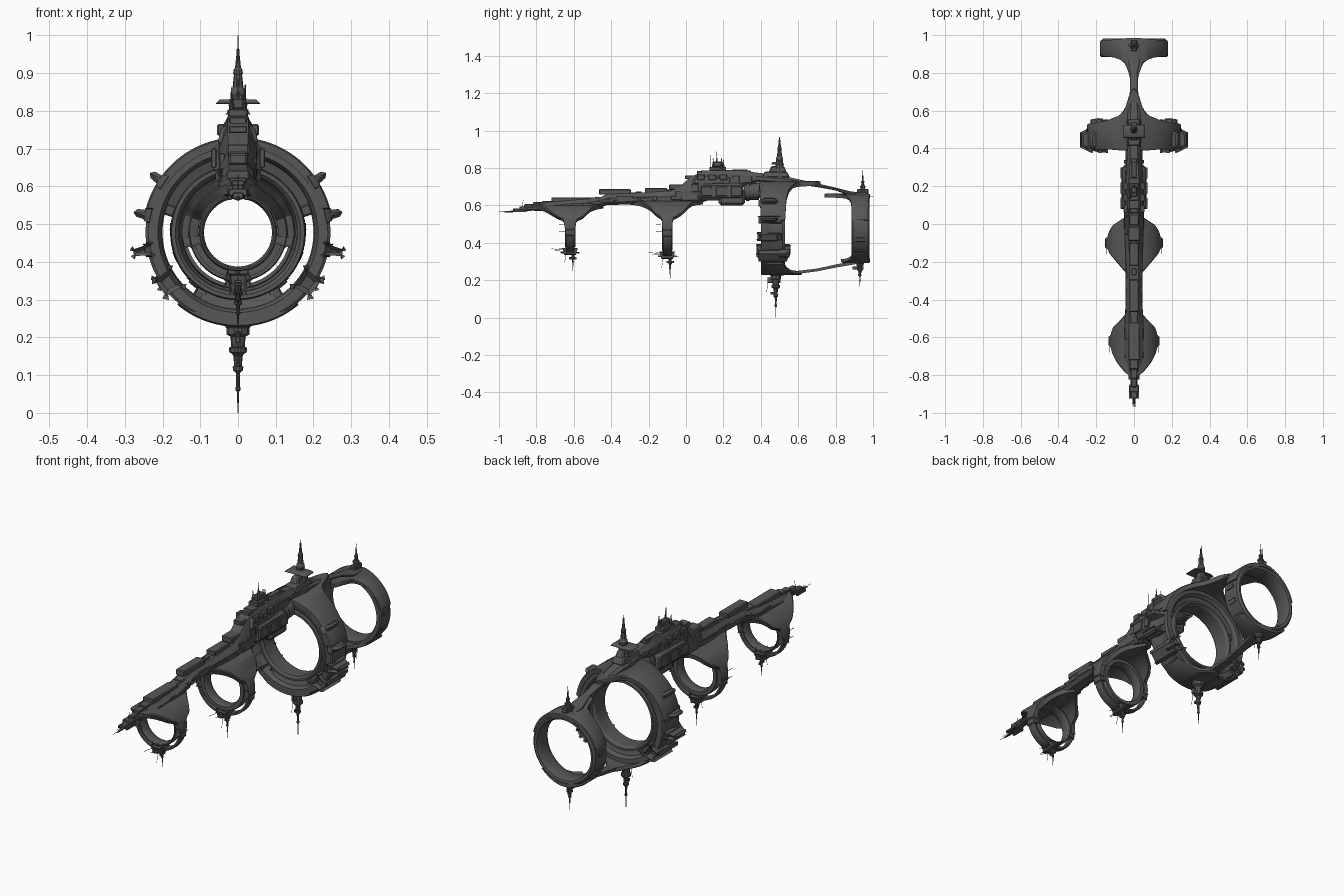
import bpy, bmesh, math, random
from mathutils import Matrix, Vector

if "Cube" in bpy.data.objects:
    bpy.data.objects.remove(bpy.data.objects["Cube"])

random.seed(4)
C = 0.478                      # height of the common ring axis
steel = bpy.data.materials.new("dark_grey_steel")
steel.diffuse_color = (0.095, 0.095, 0.095, 1)
steel.use_nodes = True
steel.node_tree.nodes["Principled BSDF"].inputs["Base Color"].default_value = steel.diffuse_color


def finish(name, bm):
    bmesh.ops.recalc_face_normals(bm, faces=bm.faces)
    me = bpy.data.meshes.new(name)
    bm.to_mesh(me)
    bm.free()
    me.materials.append(steel)
    ob = bpy.data.objects.new(name, me)
    bpy.context.collection.objects.link(ob)
    return ob


def skin(bm, loops, wrap=False):
    """Join equal-length closed loops of points into a solid."""
    rows = [[bm.verts.new(p) for p in lp] for lp in loops]
    n = len(rows[0])
    for i in range(len(rows) - (0 if wrap else 1)):
        a, b = rows[i], rows[(i + 1) % len(rows)]
        for j in range(n):
            k = (j + 1) % n
            bm.faces.new((a[j], a[k], b[k], b[j]))
    if not wrap:
        bm.faces.new(rows[0])
        bm.faces.new(rows[-1])


def polar(deg, r, y):
    a = math.radians(deg)
    return Vector((r * math.sin(a), y, C + r * math.cos(a)))


def sweep(name, section, a0=0, a1=360, n=64):
    """Sweep a (y, r) section round the ring axis, angles measured from the top."""
    full = a1 - a0 >= 360
    bm = bmesh.new()
    angs = [a0 + (a1 - a0) * i / n for i in range(n if full else n + 1)]
    skin(bm, [[polar(a, r, y) for y, r in section(a)] for a in angs], full)
    return finish(name, bm)


def lerp(table, x):
    if x <= table[0][0]:
        return table[0][1:]
    for p, q in zip(table, table[1:]):
        if x <= q[0]:
            f = (x - p[0]) / (q[0] - p[0])
            return [u + (v - u) * f for u, v in zip(p[1:], q[1:])]
    return table[-1][1:]


def saddle(name, R, t, table, mid=0):
    """Curved plate over a ring: table rows are angle, front y, back y."""
    def sec(a):
        y0, y1 = lerp(table, abs(a - mid))
        return [(y0, R - t), (y1, R - t), (y1, R - .004), (y1 - .008, R), (y0 + .008, R), (y0, R - .004)]
    top = table[-1][0]
    return sweep(name, sec, mid - top, mid + top, 48)


def add_box(bm, c, s, rot=None, taper=1.0, bevel=.15):
    """Bevelled box; taper narrows its upper end."""
    m = Matrix.Translation(c) @ (rot or Matrix()) @ Matrix.Diagonal((*s, 1))
    vs = bmesh.ops.create_cube(bm, size=1)["verts"]
    for v in vs:
        if v.co.z > 0:
            v.co.x *= taper
            v.co.y *= taper
        v.co = m @ v.co
    es = list({e for v in vs for e in v.link_edges})
    bmesh.ops.bevel(bm, geom=es, offset=min(s) * bevel, segments=1, affect='EDGES')


def boxes(name, items):
    bm = bmesh.new()
    for it in items:
        add_box(bm, *it)
    return finish(name, bm)


def radial(deg, r, y, s, taper=1.0, bevel=.15):
    return (polar(deg, r, y), s, Matrix.Rotation(math.radians(deg), 4, 'Y'), taper, bevel)


def spire(name, y, z0, z1, r, x=0, prof=None):
    prof = prof or [(0, 1), (.1, .62), (.17, .6), (.19, .4), (.3, .36), (.31, .48), (.36, .46), (.38, .26),
                    (.5, .2), (.51, .28), (.55, .27), (.57, .12), (.72, .1), (.73, .14), (.76, .13), (.78, .05), (1, .03)]
    bm = bmesh.new()
    skin(bm, [[(x + r * k * math.cos(i * math.pi / 5), y + r * k * math.sin(i * math.pi / 5), z0 + (z1 - z0) * t)
               for i in range(10)] for t, k in prof])
    return finish(name, bm)


def whiskers(name, lines, r=.0014):
    bm = bmesh.new()
    for p, q in lines:
        p, q = Vector(p), Vector(q)
        rot = (q - p).to_track_quat('Z', 'Y').to_matrix().to_4x4()
        bmesh.ops.create_cone(bm, cap_ends=True, segments=5, radius1=r, radius2=r * .6, depth=(q - p).length,
                              matrix=Matrix.Translation((p + q) / 2) @ rot)
    return finish(name, bm)


# Spine hull: y, half width, bottom z, top z
hull = [(-.97, .003, .562, .566), (-.9, .007, .564, .578), (-.87, .018, .566, .588), (-.82, .018, .572, .602),
        (-.8, .03, .570, .608), (-.7, .05, .572, .622), (-.55, .05, .575, .635), (-.46, .045, .590, .642),
        (-.42, .042, .602, .662), (-.25, .042, .606, .668), (-.08, .048, .602, .678), (-.03, .048, .605, .705),
        (.03, .05, .612, .755), (.1, .05, .62, .785), (.28, .045, .69, .788), (.38, .033, .722, .775),
        (.5, .04, .715, .762), (.6, .032, .712, .740), (.7, .022, .698, .718), (.8, .02, .680, .695),
        (.88, .035, .650, .675), (.96, .03, .648, .664)]
bm = bmesh.new()
skin(bm, [[(sx * w * kx, y, b + (t - b) * kz) for sx, kx, kz in
           ((-1, .6, 0), (1, .6, 0), (1, 1, .25), (1, 1, .62), (1, .55, 1), (-1, .55, 1), (-1, 1, .62), (-1, 1, .25))]
          for y, w, b, t in hull])
finish("spine_hull", bm)

# Plating blocks scattered along the spine, mirrored left and right
plates = []
for i in range(44):
    y = -.80 + 1.14 * i / 43 + random.uniform(-.01, .01)
    w, b, t = lerp(hull, y)
    ln = random.uniform(.03, .09)
    if i % 2:
        plates.append(((0, y, t - .004), (w * random.uniform(.5, 1.1), ln, random.uniform(.012, .022))))
    else:
        h = (t - b) * random.uniform(.25, .45)
        for s in (-1, 1):
            plates.append(((s * w * .88, y, b + (t - b) * random.uniform(.35, .55)), (w * .32, ln, h)))
boxes("hull_plating", plates)

# Deck blocks, engine block and drum
boxes("deck_blocks", [((0, -.62, .630), (.06, .2, .026)), ((0, -.38, .672), (.05, .17, .03)),
                      ((0, -.16, .680), (.05, .12, .024)), ((0, -.05, .698), (.06, .08, .03)),
                      ((0, .17, .795), (.05, .09, .02)), ((0, .17, .82), (.03, .05, .03))])
boxes("engine_block", [((0, .19, .675), (.134, .25, .10), None, .9, .2), ((0, .245, .645), (.12, .14, .09)),
                       ((0, .12, .735), (.11, .18, .05), None, .8, .2), ((0, .02, .65), (.11, .12, .07), None, .85, .2)])
boxes("engine_panels", [((s * .064, .11 + .08 * i, .675), (.014, .06, .05)) for s in (-1, 1) for i in range(3)]
      + [((s * .045, .08 + .06 * i, .75), (.02, .04, .03)) for s in (-1, 1) for i in range(3)])
bm = bmesh.new()
for r, y, d in ((.045, .35, .08), (.052, .33, .02), (.035, .385, .03)):
    bmesh.ops.create_cone(bm, cap_ends=True, segments=24, radius1=r, radius2=r, depth=d,
                          matrix=Matrix.Translation((0, y, .675)) @ Matrix.Rotation(math.pi / 2, 4, 'X'))
finish("engine_drum", bm)


# Two small front rings: inner band, outer split arcs, struts and saddle
def small_ring(tag, y, ri, ro, table):
    m = ro - .026
    sec = [(y - .028, ri + .006), (y - .015, ri), (y + .015, ri), (y + .028, ri + .006),
           (y + .028, m - .004), (y + .012, m), (y - .012, m), (y - .028, m - .004)]
    sweep(tag + "_inner_band", lambda a: sec)
    arc = [(y - .022, ro - .012), (y + .022, ro - .012), (y + .022, ro - .003), (y + .012, ro),
           (y - .012, ro), (y - .022, ro - .003)]
    for s, side in ((1, "right"), (-1, "left")):
        sweep(tag + "_outer_arc_" + side, lambda a: arc, *sorted((s * 60, s * 172)), 32)
    boxes(tag + "_struts", [radial(s * a, ro - .018, y, (.03, .04, .034)) for s in (-1, 1) for a in (75, 100, 172)]
          + [radial(180, ro - .006, y, (.05, .07, .03), .8)])
    saddle(tag + "_saddle", ro + .002, .026, table)
    spire(tag + "_lower_spire", y + .015, C - ro + .01, C - ro - .1 - (.03 if ro > .14 else 0), .022)
    z = C - ro
    whiskers(tag + "_antennas", [((0, y - .08, z + .01), (0, y + .06, z)), ((.02, y - .06, z + .02), (.02, y + .04, z + .015)),
                                 ((-.02, y - .1, z + .02), (-.02, y, z + .01)), ((0, y - .02, z), (0, y - .03, z - .06))]
             + [((s * ro * .98, y - .06, C + dz), (s * ro * .98, y, C + dz)) for s in (-1, 1) for dz in (-.02, .02)])
    boxes(tag + "_lower_vane", [((0, y, z), (.02, .1, .008)), ((0, y + .015, z - .03), (.008, .04, .012))])


small_ring("first_ring", -.62, .090, .130, [(0, -.82, -.44), (10, -.805, -.45), (22, -.785, -.48), (35, -.755, -.51),
                                            (48, -.725, -.53), (62, -.69, -.55), (70, -.655, -.585), (96, -.645, -.595)])
small_ring("second_ring", -.10, .096, .150, [(0, -.31, .09), (12, -.28, .06), (20, -.25, .035), (33, -.215, .015),
                                             (48, -.18, -.005), (62, -.155, -.035), (70, -.13, -.07), (96, -.125, -.075)])

# Large main ring with stepped section, and an inner ring held inside it
main = [(.40, .212), (.415, .203), (.455, .200), (.515, .200), (.53, .210), (.53, .238), (.515, .243),
        (.50, .238), (.45, .238), (.435, .245), (.405, .245), (.40, .238)]
sweep("main_ring", lambda a: main, n=80)
inner = [(.415, .166), (.425, .157), (.50, .157), (.515, .166), (.515, .176), (.50, .179), (.43, .179), (.415, .176)]
sweep("main_inner_ring", lambda a: inner, n=72)
for tag, a0, a1 in (("top", -68, 68), ("bottom", 150, 210)):
    sweep("main_ring_%s_liner" % tag, lambda a: [(.43, .174), (.50, .174), (.51, .204), (.42, .204)], a0, a1, 36)
saddle("main_ring_saddle", .252, .025, [(0, .39, .72), (5, .39, .70), (8, .39, .65), (11, .39, .61), (18, .39, .575),
                                        (34, .395, .55), (50, .395, .537), (80, .40, .53)])
saddle("main_ring_lower_saddle", .250, .02, [(0, .40, .62), (6, .40, .60), (14, .40, .56), (28, .40, .535), (40, .41, .52)], 180)
fins, clamps = [], []
for s in (-1, 1):
    for a in (56, 79, 101):
        fins += [radial(s * a, .258, .445, (.030, .11, .048), .6, .3), radial(s * a, .243, .45, (.042, .13, .018), .8)]
    clamps += [radial(s * 126, .228, .465, (.058, .15, .05), .85, .25), radial(s * 122, .236, .525, (.04, .05, .036), .8, .25)]
    clamps += [radial(s * a, .190, .465, (.03, .07, .03)) for a in (72, 148)]
boxes("main_ring_fins", fins)
boxes("main_ring_clamps", clamps)

# Rear ring: broad waisted band with its saddles
rear = [(.885, .156), (.90, .148), (.965, .146), (.978, .152), (.981, .164), (.972, .174), (.95, .176),
        (.915, .176), (.892, .180), (.885, .174)]
sweep("rear_ring", lambda a: rear, n=72)
saddle("rear_ring_saddle", .185, .02, [(0, .74, .985), (7, .77, .985), (10, .81, .985), (15, .85, .982), (24, .87, .98),
                                       (36, .882, .976), (76, .89, .972)])
saddle("rear_ring_lower_saddle", .185, .02, [(0, .83, .985), (12, .86, .982), (28, .885, .975), (45, .89, .972)], 180)
boxes("rear_ring_studs", [radial(s * a, .177, .93, (.02, .05, .008)) for s in (-1, 1) for a in range(85, 140, 25)])

# Lower keel strut joining main and rear rings
keel = [(.50, .03, .224, .242), (.58, .026, .232, .248), (.7, .018, .247, .262), (.82, .02, .271, .288), (.92, .03, .288, .304)]
bm = bmesh.new()
skin(bm, [[(-w, y, b), (w, y, b), (w, y, t), (-w, y, t)] for y, w, b, t in keel])
finish("keel_strut", bm)

# Command spire and its cross wings
spire("upper_spire", .50, .74, 1.0, .04, 0, [(0, 1), (.15, .7), (.3, .55), (.38, .42), (.40, .5), (.45, .46), (.47, .36),
      (.6, .27), (.61, .32), (.65, .3), (.67, .2), (.8, .11), (.86, .09), (.87, .03), (1, .02)])
boxes("upper_spire_wings", [((0, .49, .825), (.12, .07, .012), None, .8), ((0, .49, .79), (.05, .10, .04), None, .7),
                            ((0, .50, .845), (.03, .04, .03), None, .7), ((0, .48, .765), (.07, .15, .03), None, .8)])
spire("lower_spire", .48, .25, 0.0, .05)
boxes("lower_spire_vanes", [((0, .47, .20), (.012, .07, .03)), ((0, .48, .165), (.03, .03, .03)), ((0, .47, .13), (.008, .035, .015))])
spire("rear_upper_spire", .945, .655, .79, .035)
spire("rear_lower_spire", .93, .30, .16, .032)
boxes("rear_spire_vanes", [((0, .945, .675), (.03, .06, .025)), ((0, .92, .265), (.01, .06, .015))])

# Masts of the deck tower
for i, (x, y, h) in enumerate(((0, .165, .9), (.018, .19, .87), (-.018, .145, .865), (.0, .2, .86))):
    spire("tower_mast_%d" % i, y, .79, h, .016, x)

# Nose fittings and long antennas
boxes("nose_fittings", [((0, -.9, .575), (.03, .05, .018)), ((0, -.87, .585), (.05, .04, .02)), ((0, -.84, .592), (.03, .05, .03))]
      + [((s * .022, -.89, .57), (.01, .07, .012)) for s in (-1, 1)])
whiskers("long_antennas", [((0, -.9, .568), (0, -1.0, .566)), ((.01, -.88, .57), (.01, -.97, .568)), ((-.01, -.88, .57), (-.01, -.96, .568)),
                           ((0, -.88, .57), (0, -.87, .63)), ((.02, .13, .79), (.02, .13, .87)), ((0, .44, .2), (0, .43, .13)),
                           ((.02, .93, .3), (.02, .92, .22)), ((0, .96, .66), (0, .96, .76)), ((0, .98, .65), (0, 1.0, .645))])

# Smooth curved parts, keep hard edges
for ob in bpy.context.scene.objects:
    ob.select_set(True)
    bpy.context.view_layer.objects.active = ob
bpy.ops.object.shade_smooth_by_angle(angle=math.radians(30))
